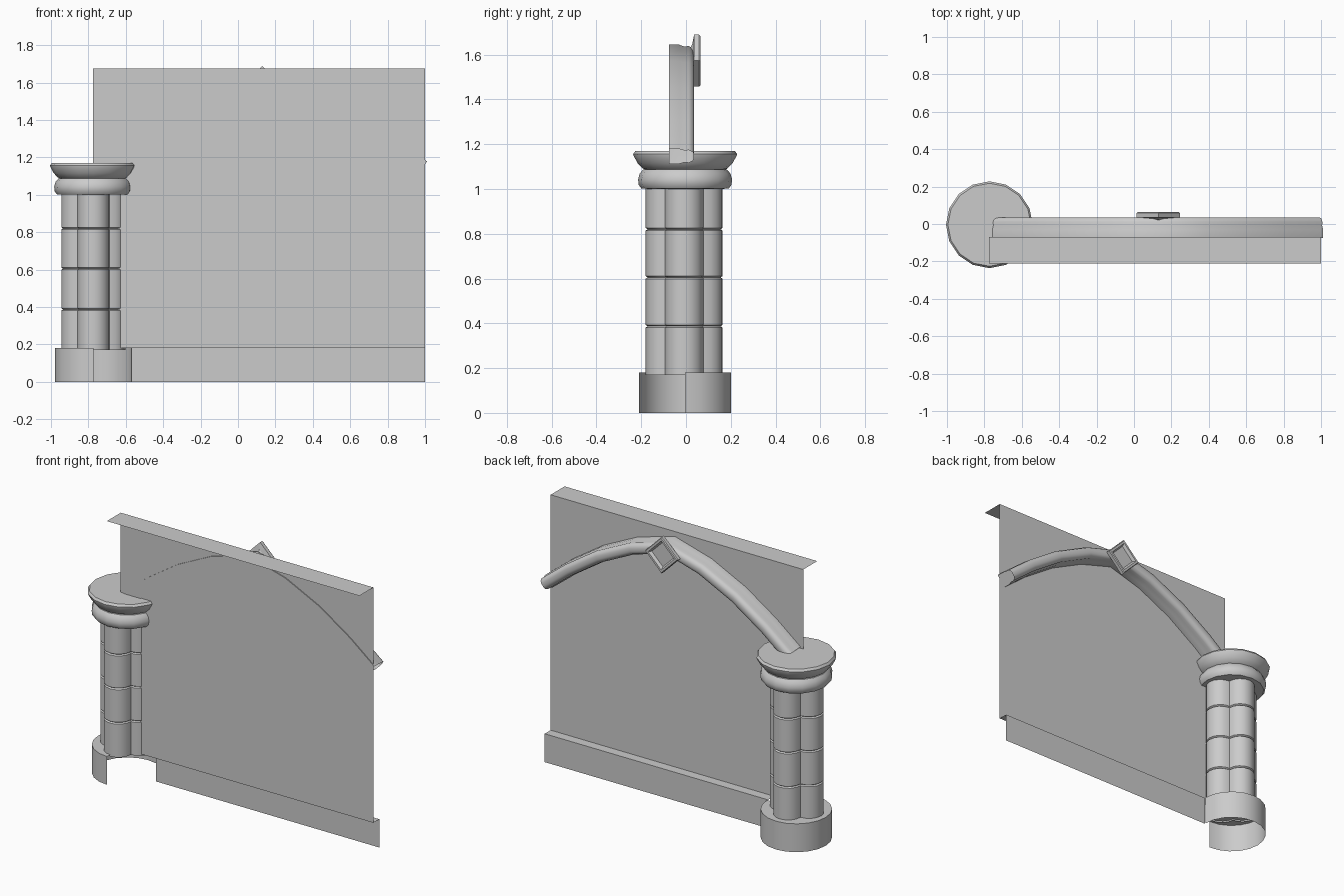
import bpy, math
from math import sin, cos, pi, radians

if "Cube" in bpy.data.objects:
    bpy.data.objects.remove(bpy.data.objects["Cube"])

CX, CY = -0.773, -0.004      # column axis
WALL_Y = -0.07               # wall plane
AX = 0.127                   # arch apex


def make(name, verts, faces, smooth=40):
    me = bpy.data.meshes.new(name)
    me.from_pydata(verts, [], faces)
    me.update()
    if smooth:
        me.shade_smooth()
        me.set_sharp_from_angle(angle=radians(smooth))
    ob = bpy.data.objects.new(name, me)
    bpy.context.collection.objects.link(ob)
    return ob


def loft(name, rings, closed=True, caps=(False, False), smooth=40):
    n = len(rings[0])
    verts = [p for r in rings for p in r]
    faces = []
    for i in range(len(rings) - 1):
        for j in range(n if closed else n - 1):
            k = (j + 1) % n
            faces.append((i*n + j, i*n + k, (i+1)*n + k, (i+1)*n + j))
    if caps[0]:
        faces.append(tuple(range(n))[::-1])
    if caps[1]:
        faces.append(tuple(range((len(rings)-1)*n, len(rings)*n)))
    return make(name, verts, faces, smooth)


def circle(r, z, n=16, sweep=2*pi):
    count = n if sweep > 6.2 else n + 1
    return [(CX + r*cos(sweep*i/n), CY + r*sin(sweep*i/n), z) for i in range(count)]


# Wall panel with its top ledge, and the skirting step at the foot
def strip(name, profile, x0, x1):
    return loft(name, [[(x0, y, z) for y, z in profile],
                       [(x1, y, z) for y, z in profile]], closed=False, smooth=0)


strip("wall", [(-0.21, 1.675), (WALL_Y, 1.675), (WALL_Y, 0.18)], -0.775, 1.0)
strip("skirting", [(WALL_Y, 0.18), (-0.01, 0.18), (-0.01, 0)], -0.57, 1.0)

# Column plinth: three quarters of a drum, open below and towards the wall
loft("plinth", [circle(0.206, 0, 15, 1.5*pi), circle(0.206, 0.18, 15, 1.5*pi),
                circle(0.01, 0.18, 15, 1.5*pi)], closed=False)


# Clustered shaft of four lobes with thin joint grooves
def lobes(z, inset=0.0):
    c = 0.086
    r = c - inset
    ring = []
    for q in range(4):
        a = q*pi/2
        for i in range(8):
            t = a - pi/2 + pi*i/8
            ring.append((CX + (c - inset*0.3)*cos(a) + r*cos(t),
                         CY - 0.004 + (c - inset*0.3)*sin(a) + r*sin(t), z))
    return ring


rings = [lobes(0.17)]
for z in (0.387, 0.605, 0.82):
    rings += [lobes(z - 0.006), lobes(z, 0.007), lobes(z + 0.006)]
rings.append(lobes(1.01))
loft("column_shaft", rings)

# Capital: round collar and flared top slab
collar = [(0.16, 1.0), (0.195, 1.002), (0.207, 1.018), (0.21, 1.042),
          (0.203, 1.068), (0.188, 1.086), (0.16, 1.09)]
loft("capital_collar", [circle(r, z) for r, z in collar], caps=(True, True))
slab = [(0.165, 1.08), (0.19, 1.092), (0.212, 1.115), (0.231, 1.15),
        (0.232, 1.156), (0.222, 1.17)]
loft("capital_slab", [circle(r, z) for r, z in slab], caps=(True, True))

# Pointed arch rib: moulded section swept along both halves
half = [(0, 1.602), (0.245, 1.532), (0.48, 1.418), (0.69, 1.278), (0.858, 1.145)]
path = [(AX - x, z) for x, z in half[:0:-1]] + [(AX + x, z) for x, z in half]
section = [(-0.042, -0.076), (-0.042, -0.03), (-0.034, -0.008), (-0.036, 0.012),
           (-0.026, 0.03), (-0.01, 0.036), (0.01, 0.036), (0.026, 0.03),
           (0.036, 0.012), (0.034, -0.008), (0.042, -0.03), (0.042, -0.076)]
rings = []
for i, (x, z) in enumerate(path):
    a, b = path[max(i - 1, 0)], path[min(i + 1, len(path) - 1)]
    d = math.hypot(b[0] - a[0], b[1] - a[1])
    nx, nz = -(b[1] - a[1])/d, (b[0] - a[0])/d
    rings.append([(x + u*nx, y, z + u*nz) for u, y in section])
loft("arch_rib", rings, smooth=50)

# Diamond boss at the apex with a recessed face
boss = [(0.03, 0.006), (0.075, 0.028), (0.116, 0.036), (0.116, 0.058),
        (0.11, 0.064), (0.092, 0.064), (0.078, 0.046)]
loft("apex_boss", [[(AX + 0.003 + r*cos(pi/2*i), y, 1.573 + r*sin(-pi/2*i)) for i in range(4)]
                   for r, y in boss], caps=(True, True), smooth=0)
